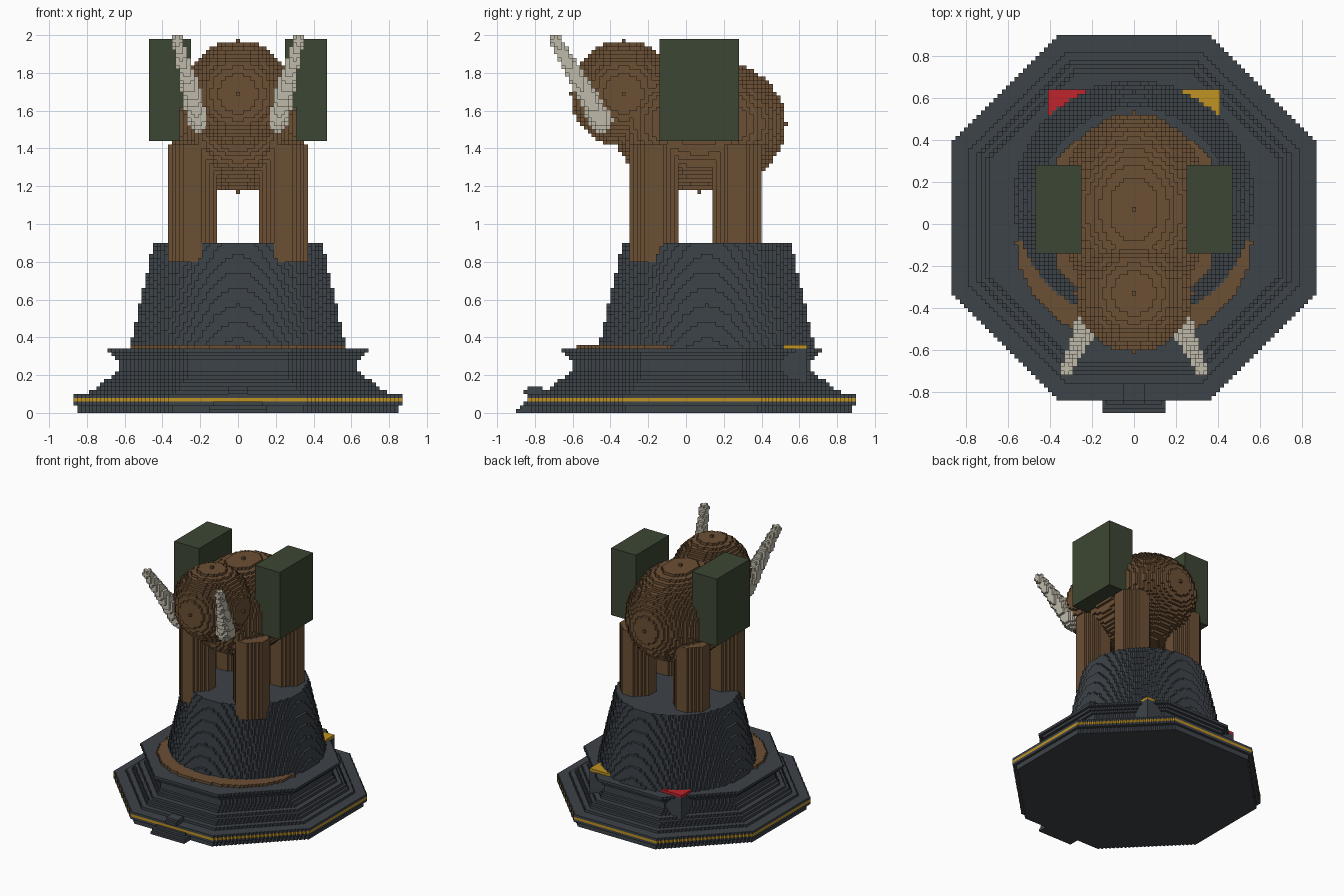
import bpy
from mathutils import Vector

old = bpy.data.objects.get("Cube")
if old:
    bpy.data.objects.remove(old, do_unlink=True)

V = 0.02          # edge of one block
Y0 = 0.03         # y of block row zero
taken = set()     # every block in use
parts = []        # (name, material, blocks)


def material(name, rgb):
    m = bpy.data.materials.new(name)
    m.use_nodes = True
    col = (*rgb, 1.0)
    m.diffuse_color = col
    bsdf = m.node_tree.nodes["Principled BSDF"]
    bsdf.inputs["Base Color"].default_value = col
    bsdf.inputs["Roughness"].default_value = 0.9
    return m


SLATE = material("slate", (0.047, 0.056, 0.067))
BROWN = material("brown", (0.15, 0.08, 0.036))
GREEN = material("dark_green", (0.046, 0.063, 0.033))
BONE = material("bone", (0.52, 0.49, 0.40))
GOLD = material("gold", (0.53, 0.29, 0.015))
RED = material("red", (0.52, 0.018, 0.027))


def add(name, mat, xs, ys, zs, inside=lambda i, j, k: True):
    """Fill the blocks of an inclusive range that pass a test."""
    cells = {(i, j, k)
             for i in range(xs[0], xs[1] + 1)
             for j in range(ys[0], ys[1] + 1)
             for k in range(zs[0], zs[1] + 1)
             if inside(i, j, k)} - taken
    taken.update(cells)
    parts.append((name, mat, cells))


def ellipsoid(name, mat, c, r):
    spans = [(a - b, a + b) for a, b in zip(c, r)]
    add(name, mat, *spans, lambda *p: sum(
        ((q - a) / b) ** 2 for q, a, b in zip(p, c, r)) <= 1)


def octagon(name, mat, zs, radius):
    """Octagonal layers whose half width depends on the layer."""
    def test(i, j, k):
        r = radius(k)
        return max(abs(i), abs(j)) <= r and abs(i) + abs(j) <= r * 1.42
    add(name, mat, (-43, 43), (-43, 43), zs, test)


def taper(name, mat, a, b, ra, rb):
    """Round bar that narrows from a to b."""
    a, b = Vector(a), Vector(b)
    d = b - a

    def test(*p):
        t = min(1, max(0, (Vector(p) - a).dot(d) / d.length_squared))
        return (Vector(p) - a - d * t).length <= ra + (rb - ra) * t
    spans = [(int(min(u, v)) - 4, int(max(u, v)) + 4) for u, v in zip(a, b)]
    add(name, mat, *spans, test)


def mirror(s, lo, hi):
    return (lo, hi) if s > 0 else (-hi, -lo)


# Tusks, side packs and legs on both sides
for s, side in ((1, "left"), (-1, "right")):
    taper(side + "_tusk", BONE, (s * 10.4, -24, 77), (s * 16, -36, 98), 3.2, 1.45)
    add(side + "_pack", GREEN, mirror(s, 13, 23), (-8, 12), (72, 98))
    for end, y in (("front", -10), ("rear", 12)):
        add(f"{end}_{side}_leg", BROWN, mirror(s, 6, 18), (y - 6, y + 6), (40, 70),
            lambda i, j, k: (i - s * 12) ** 2 + (j - y) ** 2 <= 40)

# Head and body
ellipsoid("head", BROWN, (0, -18, 84), (14, 14, 14))
ellipsoid("body", BROWN, (0, 2, 76), (18, 23, 18))

# Tapered round pedestal and the earth ring at its foot
add("pedestal", SLATE, (-30, 30), (-28, 36), (17, 44),
    lambda i, j, k: i * i + (j - 4) ** 2 <= (28.5 - (k - 17) * 6.1 / 27) ** 2)
add("earth_ring", BROWN, (-28, 28), (-30, 18), (17, 17),
    lambda i, j, k: (i / 28) ** 2 + ((j + 6) / 24) ** 2 <= 1)

# Rear corner blocks with coloured caps
for s, side, mat in ((1, "left", GOLD), (-1, "right", RED)):
    add(side + "_corner_cap", mat, mirror(s, 12, 20), (25, 30), (17, 17))
    add(side + "_corner_block", SLATE, mirror(s, 12, 20), (25, 30), (5, 16))

# Octagonal base with gold stripe and concave moulding
flare = [39, 37, 36, 35, 33, 32, 31, 31, 31, 32, 33, 34]
octagon("base_bottom", SLATE, (0, 2), lambda k: 42 if k < 2 else 43)
octagon("base_stripe", GOLD, (3, 3), lambda k: 43)
octagon("base_top", SLATE, (4, 4), lambda k: 43)
octagon("moulding", SLATE, (5, 16), lambda k: flare[k - 5])

# Front step and small block above it
add("front_step", SLATE, (-7, 7), (-46, -42), (0, 2),
    lambda i, j, k: j >= k - 46 and abs(i) <= 7 - k // 2)
add("front_block", SLATE, (-2, 2), (-44, -40), (5, 6),
    lambda i, j, k: j >= k - 49)

# Turn each part into a mesh of its exposed block faces
for name, mat, cells in parts:
    index, faces = {}, []
    for c in sorted(cells):
        for axis in range(3):
            u, v = (axis + 1) % 3, (axis + 2) % 3
            for step in (0, 1):
                n = list(c)
                n[axis] += 2 * step - 1
                if tuple(n) in taken:
                    continue
                loop = []
                for du, dv in ((0, 0), (1, 0), (1, 1), (0, 1)):
                    p = list(c)
                    p[axis] += step
                    p[u] += du
                    p[v] += dv
                    loop.append(index.setdefault(tuple(p), len(index)))
                faces.append(loop if step else loop[::-1])
    verts = [((x - 0.5) * V, (y - 0.5) * V + Y0, z * V) for x, y, z in index]
    mesh = bpy.data.meshes.new(name)
    mesh.from_pydata(verts, [], faces)
    mesh.materials.append(mat)
    mesh.update()
    bpy.context.collection.objects.link(bpy.data.objects.new(name, mesh))
